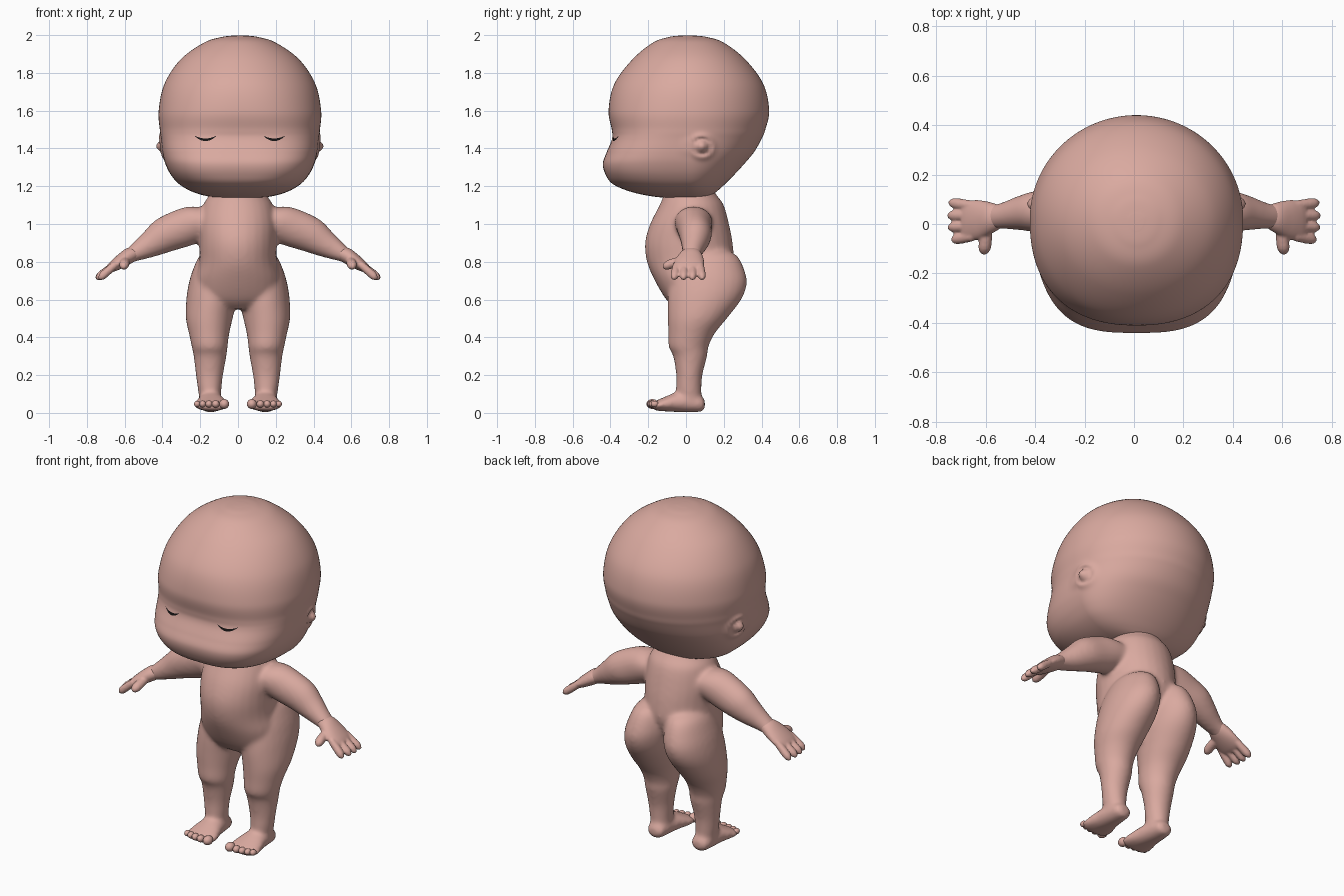
import bpy, bmesh, math
from mathutils import Vector, Matrix
from mathutils.bvhtree import BVHTree

if "Cube" in bpy.data.objects:
    bpy.data.objects.remove(bpy.data.objects["Cube"])


def material(name, color):
    m = bpy.data.materials.new(name)
    m.use_nodes = True
    m.diffuse_color = color
    bsdf = m.node_tree.nodes["Principled BSDF"]
    bsdf.inputs["Base Color"].default_value = color
    bsdf.inputs["Roughness"].default_value = 0.6
    return m


skin = material("skin pink", (0.70, 0.40, 0.35, 1))
black = material("lash black", (0.008, 0.007, 0.007, 1))
X, Y, Z = Vector((1, 0, 0)), Vector((0, 1, 0)), Vector((0, 0, 1))


def finish(bm, name, mat, voxel=0, smooth=0):
    bmesh.ops.recalc_face_normals(bm, faces=bm.faces)
    for f in bm.faces:
        f.smooth = True
    me = bpy.data.meshes.new(name)
    bm.to_mesh(me)
    bm.free()
    me.materials.append(mat)
    ob = bpy.data.objects.new(name, me)
    bpy.context.collection.objects.link(ob)
    if voxel:
        r = ob.modifiers.new("merge", "REMESH")
        r.mode, r.voxel_size, r.use_smooth_shade = "VOXEL", voxel, True
        s = ob.modifiers.new("soften", "SMOOTH")
        s.factor, s.iterations = 0.5, smooth
    return ob


def spline(keys, steps):
    """Catmull-Rom interpolation of equal-length number rows."""
    out = []
    for i in range(len(keys) - 1):
        a, b = keys[max(i - 1, 0)], keys[i]
        c, d = keys[i + 1], keys[min(i + 2, len(keys) - 1)]
        for k in range(steps):
            t = k / steps
            out.append([0.5 * (2 * q + (r - p) * t + (2 * p - 5 * q + 4 * r - s) * t * t
                               + (3 * q - p - 3 * r + s) * t ** 3)
                        for p, q, r, s in zip(a, b, c, d)])
    return out + [list(keys[-1])]


def skin_rings(bm, rings):
    """Bridge rings of points and close both ends."""
    rows = [[bm.verts.new(p) for p in ring] for ring in rings]
    n = len(rows[0])
    for a, b in zip(rows, rows[1:]):
        for i in range(n):
            j = (i + 1) % n
            bm.faces.new((a[i], a[j], b[j], b[i]))
    for row in (rows[0], rows[-1]):
        mid = bm.verts.new(sum((v.co for v in row), Vector()) / n)
        for i in range(n):
            bm.faces.new((row[i], row[(i + 1) % n], mid))


def loft(bm, keys, u, v, side=1, steps=5, n=28):
    """Elliptical tube; each key is x, y, z, radius on u, radius on v."""
    flip = Matrix.Diagonal((side, 1, 1))
    rings = []
    for x, y, z, ru, rv in spline(keys, steps):
        rings.append([flip @ (Vector((x, y, z)) + u * (ru * math.cos(a)) + v * (rv * math.sin(a)))
                      for a in (math.tau * i / n for i in range(n))])
    skin_rings(bm, rings)


def upright(rows):
    """Turn z, x, half width, front y, back y into loft keys."""
    return [(x, (f + b) / 2, z, w, (b - f) / 2) for z, x, w, f, b in rows]


# Head: height, half width, front, back, squareness of the face
head_keys = [
    (1.998, .03, -.025, .04, 2), (1.99, .096, -.09, .11, 2), (1.96, .19, -.175, .20, 2),
    (1.87, .315, -.285, .315, 2), (1.74, .40, -.38, .41, 2.1), (1.6, .43, -.41, .44, 2.3),
    (1.5, .424, -.393, .42, 2.5), (1.45, .418, -.392, .40, 2.7), (1.38, .41, -.42, .36, 2.9),
    (1.32, .395, -.44, .31, 3), (1.26, .365, -.425, .255, 3), (1.21, .32, -.385, .205, 2.8),
    (1.17, .25, -.29, .16, 2.5), (1.145, .16, -.17, .12, 2.2), (1.135, .05, -.05, .06, 2)]
HX, HY = 0.01, 0.02


def head_ring(z, w, front, back, power, n=144):
    pts = []
    for i in range(n):
        c, s = math.cos(math.tau * i / n), math.sin(math.tau * i / n)
        e = 2 / power if s < 0 else 1
        depth = HY - front if s < 0 else back - HY
        pts.append((HX + w * math.copysign(abs(c) ** e, c),
                    HY + depth * math.copysign(abs(s) ** e, s), z))
    return pts


bm = bmesh.new()
skin_rings(bm, [head_ring(*k) for k in spline(head_keys, 9)])
# Dimpled ears with a soft rim
for v in bm.verts:
    d = math.hypot(v.co.y - 0.085, v.co.z - 1.41)
    if d < 0.12 and abs(v.co.x) > 0.2:
        push = 0.012 * math.exp(-((d - 0.055) / 0.018) ** 2) - 0.035 * math.exp(-(d / 0.032) ** 2)
        v.co.x += math.copysign(push, v.co.x)
bmesh.ops.recalc_face_normals(bm, faces=bm.faces)
face_tree = BVHTree.FromBMesh(bm)
finish(bm, "head", skin)

# Closed eyes: thin tapered arcs laid on the face
for side, label in ((1, "left"), (-1, "right")):
    bm = bmesh.new()
    rows = []
    for i in range(25):
        t = i / 12 - 1
        half = 0.001 + 0.006 * (1 - t * t)
        x, z = HX + side * 0.182 + 0.056 * t, 1.446 + 0.02 * t * t
        pair = []
        for dz in (-half, half):
            hit = face_tree.ray_cast(Vector((x, -2, z + dz)), Y)[0]
            pair.append(bm.verts.new(hit - Y * 0.004))
        rows.append(pair)
    for a, b in zip(rows, rows[1:]):
        bm.faces.new((a[0], b[0], b[1], a[1]))
    finish(bm, label + "_closed_eye", black)

# Torso, legs, feet and arms merged into one soft body
torso = upright([
    (1.2, 0, .14, -.11, .13), (1.15, 0, .155, -.12, .165), (1.1, 0, .185, -.14, .20),
    (1.0, 0, .205, -.19, .228), (.9, 0, .205, -.217, .247), (.8, 0, .206, -.207, .25),
    (.7, 0, .222, -.165, .20), (.6, 0, .19, -.105, .10), (.55, 0, .09, -.05, .05)])
leg = upright([
    (.87, .10, .05, .08, .20), (.83, .11, .095, -.02, .272), (.75, .12, .122, -.07, .312),
    (.68, .13, .132, -.09, .322), (.6, .14, .134, -.098, .293), (.5, .152, .124, -.097, .217),
    (.42, .153, .107, -.094, .152), (.35, .15, .095, -.092, .119), (.3, .148, .087, -.068, .112),
    (.2, .151, .072, -.052, .087), (.12, .15, .062, -.053, .082), (.05, .146, .055, -.04, .08)])
foot = [(.145, .10, .045, .025, .02), (.145, .085, .047, .05, .04), (.145, .03, .055, .06, .053),
        (.143, -.05, .056, .073, .052), (.141, -.11, .047, .09, .039),
        (.141, -.15, .04, .093, .029), (.141, -.178, .038, .08, .02)]
arm = [(.08, .04, 1.02, .09, .07), (.20, .04, 1.01, .10, .10), (.30, .045, .975, .092, .105),
       (.39, .05, .938, .085, .095), (.46, .045, .895, .07, .074), (.52, .035, .86, .056, .055),
       (.56, .03, .838, .05, .042), (.60, .03, .812, .045, .03)]
arm_up = Vector((0.55, 0, 0.83))

bm = bmesh.new()
loft(bm, torso, X, Y)
for side in (1, -1):
    loft(bm, leg, X, Y, side)
    loft(bm, foot, X, Z, side)
    loft(bm, arm, Y, arm_up, side)
finish(bm, "body", skin, 0.011, 12)

# Hands: palm, four fingers and a thumb
palm = [(.53, .03, .855, .04, .03), (.57, .025, .836, .06, .041), (.62, .018, .803, .078, .037),
        (.665, .014, .773, .081, .028), (.69, .012, .757, .072, .018)]
fingers = ((-.05, -.062, .718), (-.008, -.013, .731), (.035, .034, .733), (.074, .085, .728))


def digit(bm, start, end, radius, u, v, side):
    a, b = Vector(start), Vector(end)
    keys = [(*a.lerp(b, t), radius * r, radius * r)
            for t, r in ((0, .9), (.45, 1), (.8, 1), (.95, .8), (1.08, .35))]
    loft(bm, keys, u, v, side, n=16)


for side, label in ((1, "left"), (-1, "right")):
    bm = bmesh.new()
    loft(bm, palm, Y, arm_up, side)
    for y0, y1, tip in fingers:
        digit(bm, (.65, y0, .785), (tip + .012, y1, .715), .022, Y, arm_up, side)
    digit(bm, (.595, -.01, .81), (.605, -.115, .778), .026, X, Z, side)
    finish(bm, label + "_hand", skin, 0.006, 4)

    # Toes
    bm = bmesh.new()
    for x, y, r in ((.073, -.178, .026), (.118, -.182, .02), (.154, -.18, .019),
                    (.187, -.175, .018), (.216, -.166, .017)):
        shape = Matrix.Translation((side * x, y, .047)) @ Matrix.Diagonal((r, r * 1.2, r, 1))
        bmesh.ops.create_uvsphere(bm, u_segments=20, v_segments=12, radius=1, matrix=shape)
    finish(bm, label + "_toes", skin)
